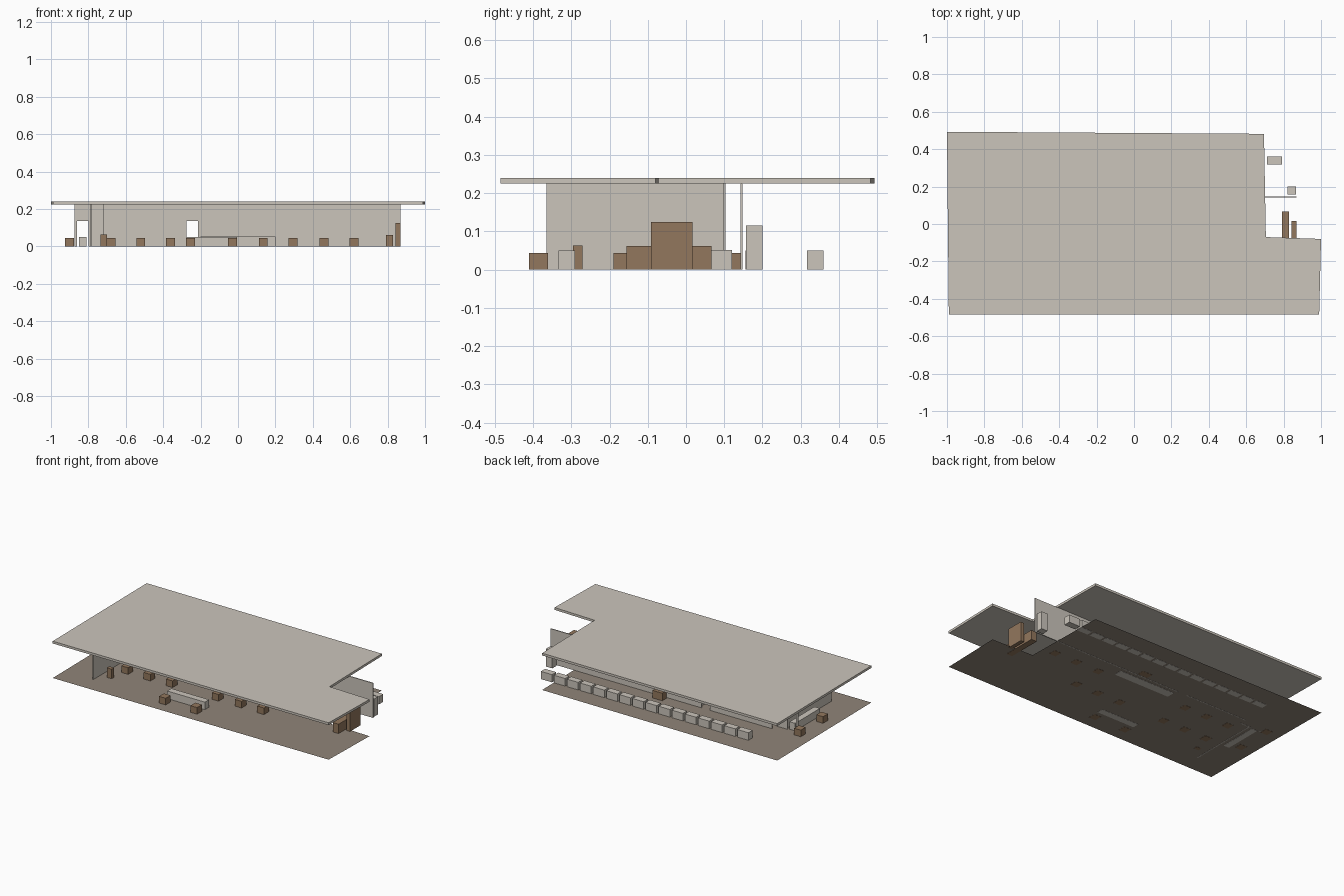
import bpy
import bmesh

cube = bpy.data.objects.get("Cube")
if cube:
    bpy.data.objects.remove(cube, do_unlink=True)


def material(name, rgb):
    mat = bpy.data.materials.new(name)
    mat.use_nodes = True
    color = (*rgb, 1)
    mat.diffuse_color = color
    mat.node_tree.nodes["Principled BSDF"].inputs["Base Color"].default_value = color
    return mat


PALE = material("pale stone", (0.60, 0.56, 0.50))
WOOD = material("brown wood", (0.29, 0.185, 0.11))
GROUND = material("taupe floor", (0.28, 0.235, 0.19))


def finish(bm, name, mat):
    bmesh.ops.recalc_face_normals(bm, faces=bm.faces)
    mesh = bpy.data.meshes.new(name)
    bm.to_mesh(mesh)
    bm.free()
    mesh.materials.append(mat)
    obj = bpy.data.objects.new(name, mesh)
    bpy.context.collection.objects.link(obj)
    return obj


def prism(name, outline, z, height, mat):
    """Flat outline, extruded upward when a height is given."""
    bm = bmesh.new()
    face = bm.faces.new([bm.verts.new((x, y, z)) for x, y in outline])
    if height:
        top = bmesh.ops.extrude_face_region(bm, geom=[face])["geom"]
        verts = [v for v in top if isinstance(v, bmesh.types.BMVert)]
        bmesh.ops.translate(bm, verts=verts, vec=(0, 0, height))
    return finish(bm, name, mat)


def box(name, x0, x1, y0, y1, height, mat, z=0):
    return prism(name, [(x0, y0), (x1, y0), (x1, y1), (x0, y1)], z, height, mat)


def door_wall(name, x0, x1, y, d0, d1):
    """Upright wall along x with one doorway."""
    profile = [(x0, 0), (d0, 0), (d0, DOOR), (d1, DOOR),
               (d1, 0), (x1, 0), (x1, WALL), (x0, WALL)]
    bm = bmesh.new()
    face = bm.faces.new([bm.verts.new((x, y - THIN / 2, z)) for x, z in profile])
    side = bmesh.ops.extrude_face_region(bm, geom=[face])["geom"]
    verts = [v for v in side if isinstance(v, bmesh.types.BMVert)]
    bmesh.ops.translate(bm, verts=verts, vec=(0, THIN, 0))
    return finish(bm, name, PALE)


WALL, DOOR, THIN = 0.225, 0.135, 0.006
PLAN = [(-0.99, -0.485), (0.99, -0.485), (1.0, -0.08),
        (0.705, -0.07), (0.695, 0.482), (-1.0, 0.493)]

# Floor and roof share one L-shaped plan
prism("floor", PLAN, 0.001, 0, GROUND)
prism("roof", PLAN, WALL, 0.015, PALE)

# Walls
door_wall("back_wall", -0.72, 0.87, 0.145, -0.275, -0.215)
door_wall("side_room_wall", -0.875, -0.72, 0.10, -0.86, -0.80)
box("partition_wall", -0.788, -0.782, -0.365, 0.10, WALL, PALE)

# Row of seats along the back
for i in range(16):
    x = 0.75 - i * 0.094
    box(f"back_seat_{i + 1}", x - 0.04, x + 0.04, 0.317, 0.36, 0.05, PALE)

# Long pale benches, counter and cabinet
box("front_bench", -0.275, -0.005, -0.333, -0.29, 0.05, PALE)
box("side_bench", -0.85, -0.81, -0.16, 0.095, 0.05, PALE)
box("counter", -0.20, 0.20, 0.065, 0.12, 0.052, PALE)
box("cabinet", 0.82, 0.865, 0.157, 0.20, 0.115, PALE)

# Small wooden stools
stools = [(x, -0.165) for x in (-0.68, -0.52, -0.36, -0.03, 0.135, 0.295)]
stools += [(x, 0.03) for x in (-0.68, -0.52, -0.36, 0.295, 0.46, 0.62)]
stools += [(-0.255, -0.386), (-0.03, -0.386), (-0.9, -0.11), (-0.9, 0.118)]
for i, (x, y) in enumerate(stools):
    box(f"stool_{i + 1}", x - 0.024, x + 0.024, y - 0.025, y + 0.025, 0.044, WOOD)

# Larger wooden furniture
box("lectern", -0.735, -0.70, -0.295, -0.27, 0.063, WOOD)
box("desk", 0.79, 0.83, -0.155, 0.067, 0.062, WOOD)
box("tall_shelf", 0.843, 0.868, -0.092, 0.017, 0.125, WOOD)
box("rear_chest", 0.03, 0.10, 0.155, 0.20, 0.05, WOOD)
